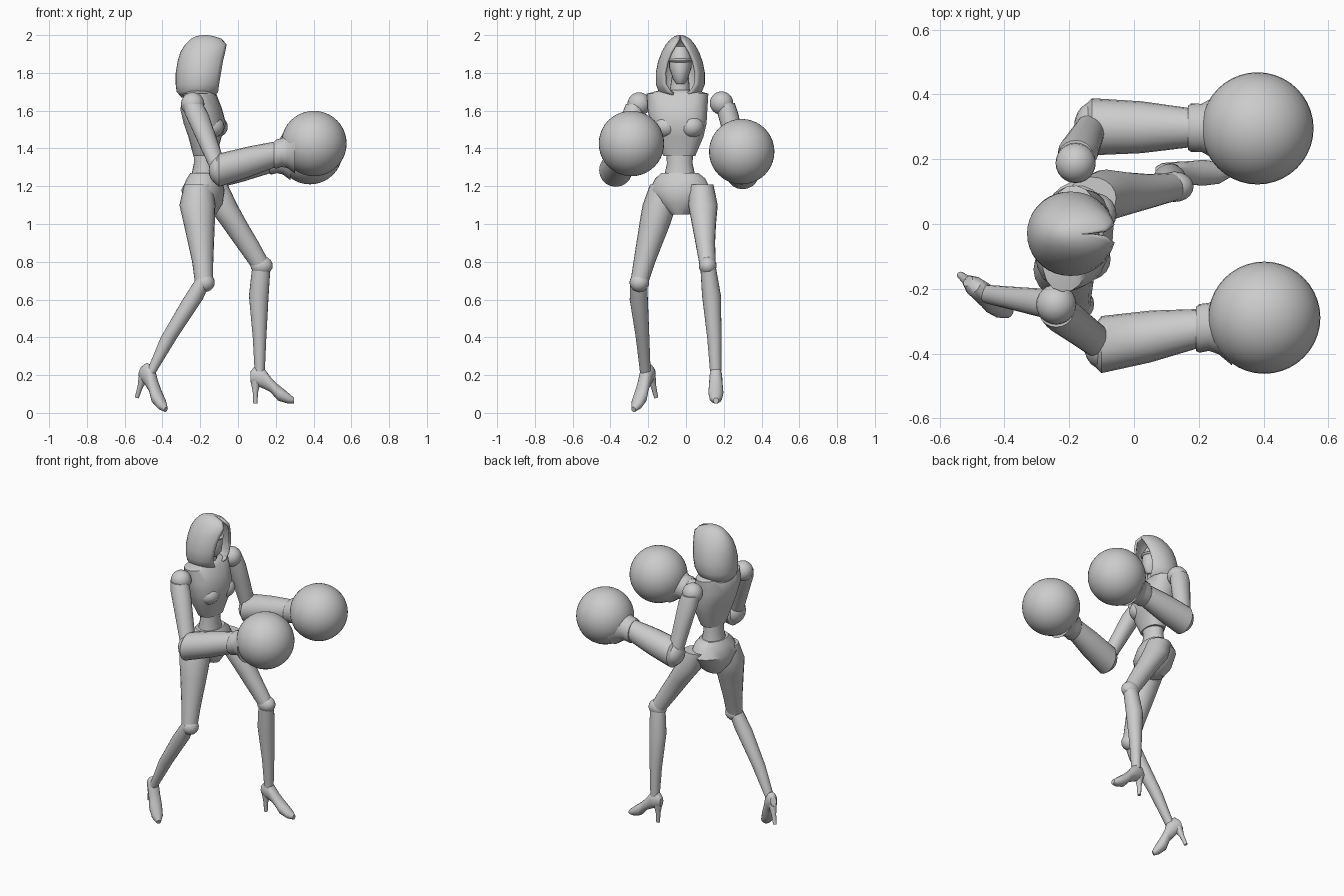
import bpy, bmesh
from math import sin, cos, pi, asin, radians
from mathutils import Vector, Matrix

default_cube = bpy.data.objects.get("Cube")
if default_cube:
    bpy.data.objects.remove(default_cube, do_unlink=True)

grey = bpy.data.materials.new("plain_grey")
grey.use_nodes = True
grey.diffuse_color = (0.6, 0.6, 0.6, 1)
grey.node_tree.nodes["Principled BSDF"].inputs["Base Color"].default_value = (0.6, 0.6, 0.6, 1)


def finish(name, bm, angle=40):
    """Turn a bmesh into a shaded, coloured object."""
    bmesh.ops.recalc_face_normals(bm, faces=bm.faces)
    mesh = bpy.data.meshes.new(name)
    bm.to_mesh(mesh)
    bm.free()
    mesh.materials.append(grey)
    obj = bpy.data.objects.new(name, mesh)
    bpy.context.collection.objects.link(obj)
    bpy.ops.object.select_all(action='DESELECT')
    obj.select_set(True)
    bpy.context.view_layer.objects.active = obj
    bpy.ops.object.shade_smooth_by_angle(angle=radians(angle))
    return obj


def bridge(bm, first, second, closed=True):
    count = len(first)
    for i in range(count if closed else count - 1):
        j = (i + 1) % count
        bm.faces.new((first[i], first[j], second[j], second[i]))


def loft(name, rows, axis='z', sides=20, yaw=0, power=1.0, matrix=None):
    """Rows are (x, y, z, radius_a, radius_b); rings lie across the given axis."""
    bm = bmesh.new()
    turn = Matrix.Rotation(radians(yaw), 3, 'Z')
    rings = []
    for x, y, z, ra, rb in rows:
        ring = []
        for i in range(sides):
            c, s = cos(2 * pi * i / sides), sin(2 * pi * i / sides)
            a = ra * abs(c) ** power * (1 if c > 0 else -1)
            b = rb * abs(s) ** power * (1 if s > 0 else -1)
            offset = Vector((a, b, 0)) if axis == 'z' else Vector((0, a, b))
            ring.append(bm.verts.new(Vector((x, y, z)) + turn @ offset))
        rings.append(ring)
    for first, second in zip(rings, rings[1:]):
        bridge(bm, first, second)
    bm.faces.new(rings[0])
    bm.faces.new(rings[-1])
    if matrix:
        bm.transform(matrix)
    return finish(name, bm)


def ball(name, centre, radii, segments=32):
    bm = bmesh.new()
    bmesh.ops.create_uvsphere(bm, u_segments=segments, v_segments=segments // 2, radius=1)
    bm.transform(Matrix.Translation(centre) @ Matrix.Diagonal((*radii, 1)))
    return finish(name, bm)


# Hood: open rings whose front edges leave a pointed opening towards +x
def hood(rows, middle_y=-0.03, steps=28):
    bm = bmesh.new()
    rings = []
    for z, back, front, half_width, half_gap in rows:
        start = asin(half_gap / half_width)
        radius = (front - back) / (1 + cos(start))
        ring = []
        for i in range(steps + 1):
            angle = start + (2 * pi - 2 * start) * i / steps
            ring.append(bm.verts.new((back + radius + radius * cos(angle),
                                      middle_y + half_width * sin(angle), z)))
        rings.append(ring)
    for first, second in zip(rings, rings[1:]):
        bridge(bm, first, second, closed=False)
    bm.faces.new(rings[-1])
    obj = finish("hood", bm, 60)
    shell = obj.modifiers.new("cloth_thickness", 'SOLIDIFY')
    shell.thickness = 0.014
    shell.offset = -1


hood([(1.67, -.30, -.13, .085, .02), (1.70, -.325, -.105, .115, .06),
      (1.74, -.33, -.10, .13, .083), (1.80, -.33, -.09, .13, .085),
      (1.86, -.32, -.08, .118, .072), (1.91, -.305, -.068, .1, .05),
      (1.95, -.28, -.06, .077, .027), (1.98, -.25, -.085, .052, .008),
      (1.995, -.22, -.13, .028, .001), (2.0, -.19, -.16, .01, .001)])

# Masked head and neck
loft("masked_head", [(-.16, -.03, 1.74, .03, .022), (-.165, -.03, 1.77, .06, .04),
                     (-.18, -.03, 1.83, .08, .06), (-.185, -.03, 1.89, .075, .06),
                     (-.19, -.03, 1.94, .05, .04)])
ball("brow_band", (-.175, -.03, 1.865), (.082, .064, .018))
loft("neck", [(-.2, -.035, 1.64, .06, .06), (-.19, -.03, 1.78, .045, .045)])

# Torso
loft("chest", [(-.2, -.04, 1.71, .055, .09), (-.2, -.045, 1.69, .08, .165),
               (-.195, -.045, 1.61, .108, .16), (-.175, -.04, 1.53, .11, .15),
               (-.175, -.04, 1.46, .085, .133), (-.175, -.035, 1.36, .06, .085)],
     yaw=-8, power=0.85)
for side, x, y in (("left", -.122, .03), ("right", -.14, -.108)):
    ball(side + "_bust", (x, y, 1.515), (.068, .066, .06), 20)
loft("waist", [(-.175, -.035, 1.45, .06, .075), (-.178, -.033, 1.32, .056, .068),
               (-.18, -.033, 1.22, .075, .09)])
loft("pelvis", [(-.18, -.033, 1.27, .072, .1), (-.18, -.03, 1.24, .09, .135),
                (-.185, -.03, 1.18, .113, .165), (-.18, -.03, 1.11, .1, .12),
                (-.175, -.03, 1.05, .06, .045)], yaw=-10)

# Legs
legs = {
    "right": [(-.21, -.12, 1.21, .075, .07), (-.215, -.14, 1.1, .095, .09),
              (-.205, -.165, 1.0, .082, .082), (-.187, -.22, .8, .056, .058),
              (-.18, -.247, .69, .048, .048)],
    "left": [(-.13, .08, 1.21, .075, .065), (-.085, .09, 1.1, .082, .078),
             (-.02, .095, 1.0, .072, .064), (.045, .102, .9, .066, .052),
             (.12, .115, .78, .055, .043)],
}
shins = {
    "right": [(-.18, -.25, .71, .042, .044), (-.24, -.25, .6, .053, .048),
              (-.365, -.23, .4, .044, .036), (-.462, -.215, .21, .025, .028)],
    "left": [(.125, .115, .79, .048, .04), (.11, .135, .62, .052, .05),
             (.114, .15, .4, .036, .038), (.115, .157, .22, .027, .03)],
}
for side in ("left", "right"):
    loft(side + "_thigh", legs[side])
    loft(side + "_shin", shins[side])
    x, y, z, ra, rb = legs[side][-1]
    ball(side + "_knee", (x + .005, y, z), (ra + .004, rb + .004, .05), 20)

# High-heeled shoes, built once around the ankle and posed for each leg
shoe_stations = [(-.045, -.02, -.08, .018), (-.025, .005, -.09, .03), (.02, .005, -.11, .034),
                 (.06, -.05, -.13, .036), (.1, -.09, -.175, .04),
                 (.15, -.13, -.19, .034), (.185, -.16, -.19, .014)]
shoe = [(u, 0, (top + low) / 2, wide, (top - low) / 2) for u, top, low, wide in shoe_stations]
heel = [(-.018, 0, -.07, .028, .026), (-.02, 0, -.13, .014, .015), (-.02, 0, -.19, .011, .011)]
for side, ankle, yaw, pitch in (("left", (.112, .158, .24), 0, 0),
                                ("right", (-.465, -.213, .25), -38, 22)):
    pose = (Matrix.Translation(ankle) @ Matrix.Rotation(radians(yaw), 4, 'Z')
            @ Matrix.Rotation(radians(pitch), 4, 'Y'))
    loft(side + "_shoe", shoe, axis='x', sides=16, matrix=pose)
    loft(side + "_heel", heel, sides=12, matrix=pose)

# Arms: shoulder joint, upper sleeve, flared forearm, cuff and round glove
arms = (("right", Vector((-.24, -.248, 1.635)), Vector((-.1, -.372, 1.285)),
         Vector((.402, -.289, 1.426))),
        ("left", Vector((-.18, .188, 1.64)), Vector((-.13, .3, 1.272)),
         Vector((.381, .295, 1.383))))
for side, shoulder, elbow, glove in arms:
    out = Vector((0, .02 if side == "left" else -.02, 0))

    def rows_between(start, end, profile):
        return [(*start.lerp(end, t), a, b) for t, a, b in profile]

    ball(side + "_shoulder", shoulder, (.062, .062, .062), 24)
    loft(side + "_upper_arm", rows_between(shoulder + out, elbow, [
        (0, .055, .05), (.15, .062, .055), (.5, .055, .052), (.95, .045, .05)]))
    ball(side + "_elbow", elbow, (.055, .075, .075), 20)
    loft(side + "_forearm", rows_between(elbow, glove, [
        (-.05, .06, .06), (0, .088, .088), (.3, .08, .082), (.6, .06, .068)]), axis='x')
    loft(side + "_cuff", rows_between(elbow, glove, [
        (.58, .068, .07), (.6, .075, .077), (.66, .074, .076),
        (.72, .09, .09), (.8, .13, .13)]), axis='x')
    ball(side + "_glove", glove, (.173, .173, .173), 40)
